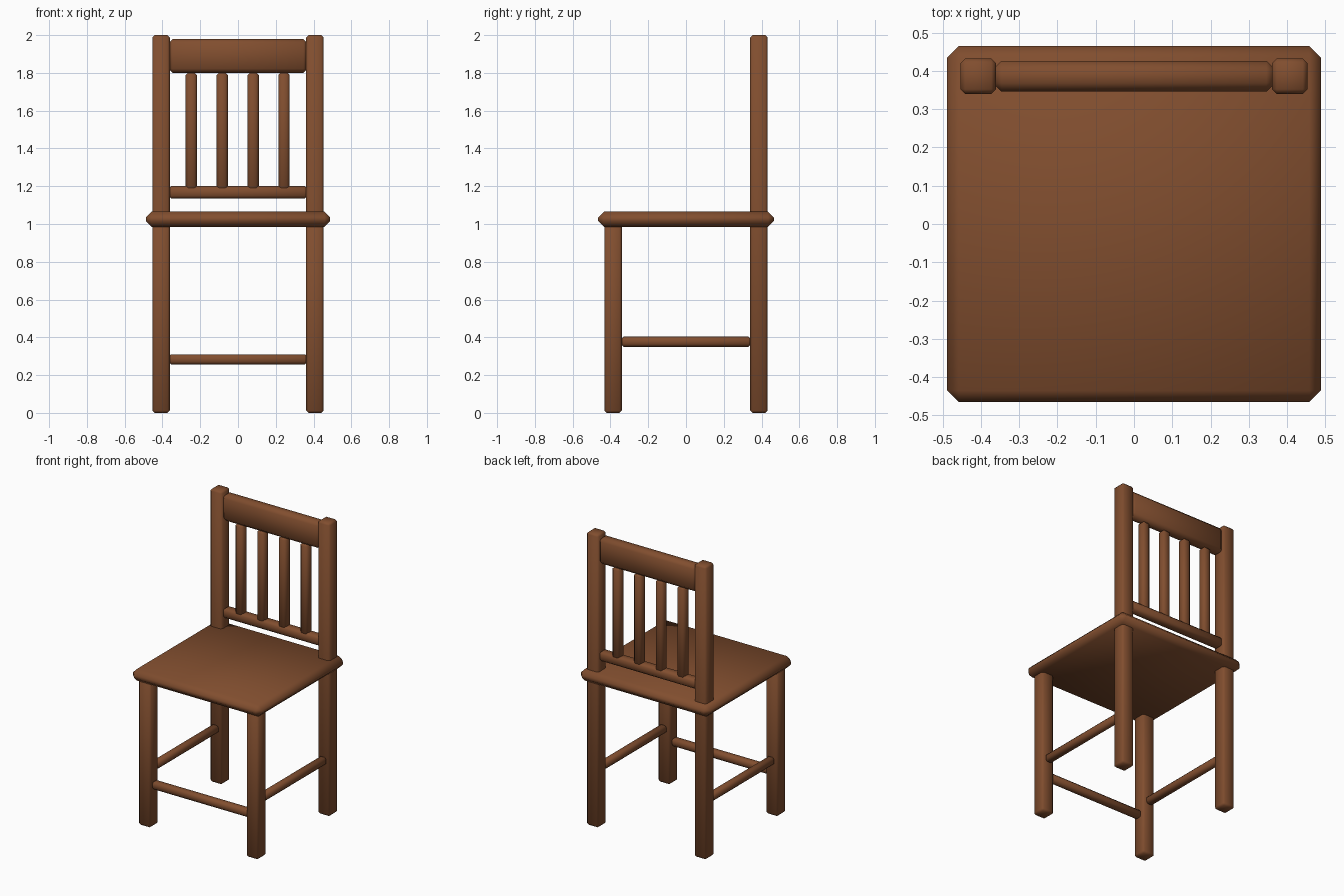
import bpy
import bmesh
from mathutils import Vector

cube = bpy.data.objects.get("Cube")
if cube:
    bpy.data.objects.remove(cube, do_unlink=True)

# Single brown wood colour
wood = bpy.data.materials.new("brown_wood")
wood.use_nodes = True
colour = (0.22, 0.076, 0.028, 1)
wood.diffuse_color = colour
wood.node_tree.nodes["Principled BSDF"].inputs["Base Color"].default_value = colour


def beam(name, low, high, bevel):
    """Chamfered, smooth-shaded box between two opposite corners."""
    low, high = Vector(low), Vector(high)
    size = high - low
    bm = bmesh.new()
    bmesh.ops.create_cube(bm, size=1)
    bmesh.ops.scale(bm, vec=size, verts=bm.verts)
    bmesh.ops.bevel(bm, geom=bm.edges[:], offset=bevel, segments=1,
                    affect='EDGES', profile=0.5)
    for face in bm.faces:
        face.smooth = True
    mesh = bpy.data.meshes.new(name)
    bm.to_mesh(mesh)
    bm.free()
    mesh.materials.append(wood)
    obj = bpy.data.objects.new(name, mesh)
    obj.location = (low + high) / 2
    bpy.context.collection.objects.link(obj)
    return obj


LEG_X, LEG_Y, HALF = 0.407, 0.386, 0.046
SPAN_X, SPAN_Y = 0.368, 0.345

# Seat
beam("seat", (-0.488, -0.465, 0.985), (0.488, 0.465, 1.065), 0.03)

# Legs, posts and side stretchers, one set per side
for side, s in (("left", 1), ("right", -1)):
    x = s * LEG_X
    beam(f"{side}_front_leg", (x - HALF, -LEG_Y - HALF, 0),
         (x + HALF, -LEG_Y + HALF, 1.0), 0.012)
    beam(f"{side}_back_post", (x - HALF, LEG_Y - HALF, 0),
         (x + HALF, LEG_Y + HALF, 2), 0.012)
    beam(f"{side}_stretcher", (x - 0.027, -SPAN_Y, 0.35),
         (x + 0.027, SPAN_Y, 0.404), 0.014)

# Front stretcher
beam("front_stretcher", (-SPAN_X, -LEG_Y - 0.027, 0.256),
     (SPAN_X, -LEG_Y + 0.027, 0.31), 0.014)

# Back rest rails
beam("top_rail", (-SPAN_X, 0.346, 1.8), (SPAN_X, 0.426, 1.98), 0.022)
beam("lower_rail", (-SPAN_X, LEG_Y - 0.033, 1.135),
     (SPAN_X, LEG_Y + 0.033, 1.2), 0.014)

# Back rest slats
for i in range(4):
    x = -0.247 + i * 0.1635
    beam(f"back_slat_{i + 1}", (x - 0.03, LEG_Y - 0.03, 1.18),
         (x + 0.03, LEG_Y + 0.03, 1.802), 0.014)
